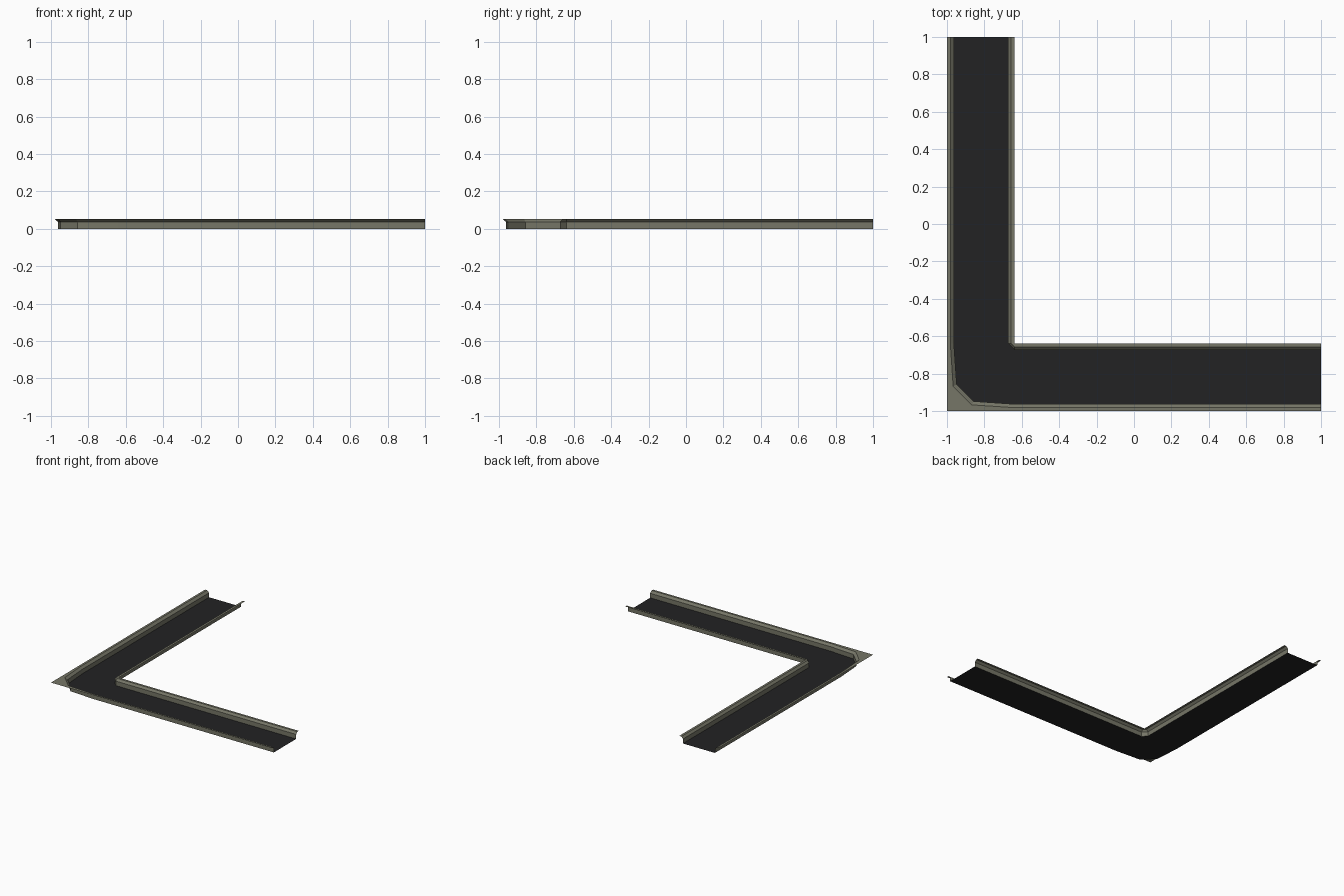
import bpy, bmesh

cube = bpy.data.objects.get("Cube")
if cube:
    bpy.data.objects.remove(cube, do_unlink=True)


def material(name, colour):
    mat = bpy.data.materials.new(name)
    mat.use_nodes = True
    mat.diffuse_color = colour
    bsdf = next(n for n in mat.node_tree.nodes if n.type == 'BSDF_PRINCIPLED')
    bsdf.inputs["Base Color"].default_value = colour
    bsdf.inputs["Roughness"].default_value = 0.9
    return mat


stone = material("grey olive stone", (0.18, 0.18, 0.135, 1))
asphalt = material("dark asphalt", (0.016, 0.016, 0.017, 1))


def rail(x, bend_y, corner, z):
    """One edge line along the left leg, mirrored over the diagonal to the front leg."""
    half = [(x, 1), (x, bend_y), corner]
    path = half + [(b, a) for a, b in reversed(half)]
    return [(a, b, z) for a, b in path]


def sheet(name, rails, mat):
    """Skin neighbouring rails with flat quads."""
    bm = bmesh.new()
    rows = [[bm.verts.new(p) for p in r] for r in rails]
    for a, b in zip(rows, rows[1:]):
        for k in range(len(a) - 1):
            bm.faces.new((a[k], a[k + 1], b[k + 1], b[k]))
    # Coincident rail points collapse into clean corners
    bmesh.ops.remove_doubles(bm, verts=bm.verts, dist=0.0005)
    mesh = bpy.data.meshes.new(name)
    bm.to_mesh(mesh)
    bm.free()
    mesh.materials.append(mat)
    obj = bpy.data.objects.new(name, mesh)
    bpy.context.collection.objects.link(obj)
    return obj


WALL, TOP = 0.037, 0.053

# Outer side: square lip, flare and vertical wall with a cut corner
outer_foot = rail(-0.963, -0.64, (-0.948, -0.858), 0)
outer = [
    rail(-1, -0.64, (-1, -1), TOP),
    rail(-0.982, -0.64, (-0.967, -0.867), TOP),
    rail(-0.963, -0.64, (-0.948, -0.858), WALL),
    outer_foot,
]

# Inner side: wall, flare and lip around the inside corner
inner_foot = rail(-0.673, -0.638, (-0.673, -0.638), 0)
inner = [
    inner_foot,
    rail(-0.673, -0.638, (-0.673, -0.638), WALL),
    rail(-0.657, -0.638, (-0.657, -0.638), TOP),
    rail(-0.638, -0.638, (-0.638, -0.638), TOP),
]

sheet("outer_edge", outer, stone)
sheet("channel_floor", [outer_foot, inner_foot], asphalt)
sheet("inner_edge", inner, stone)
